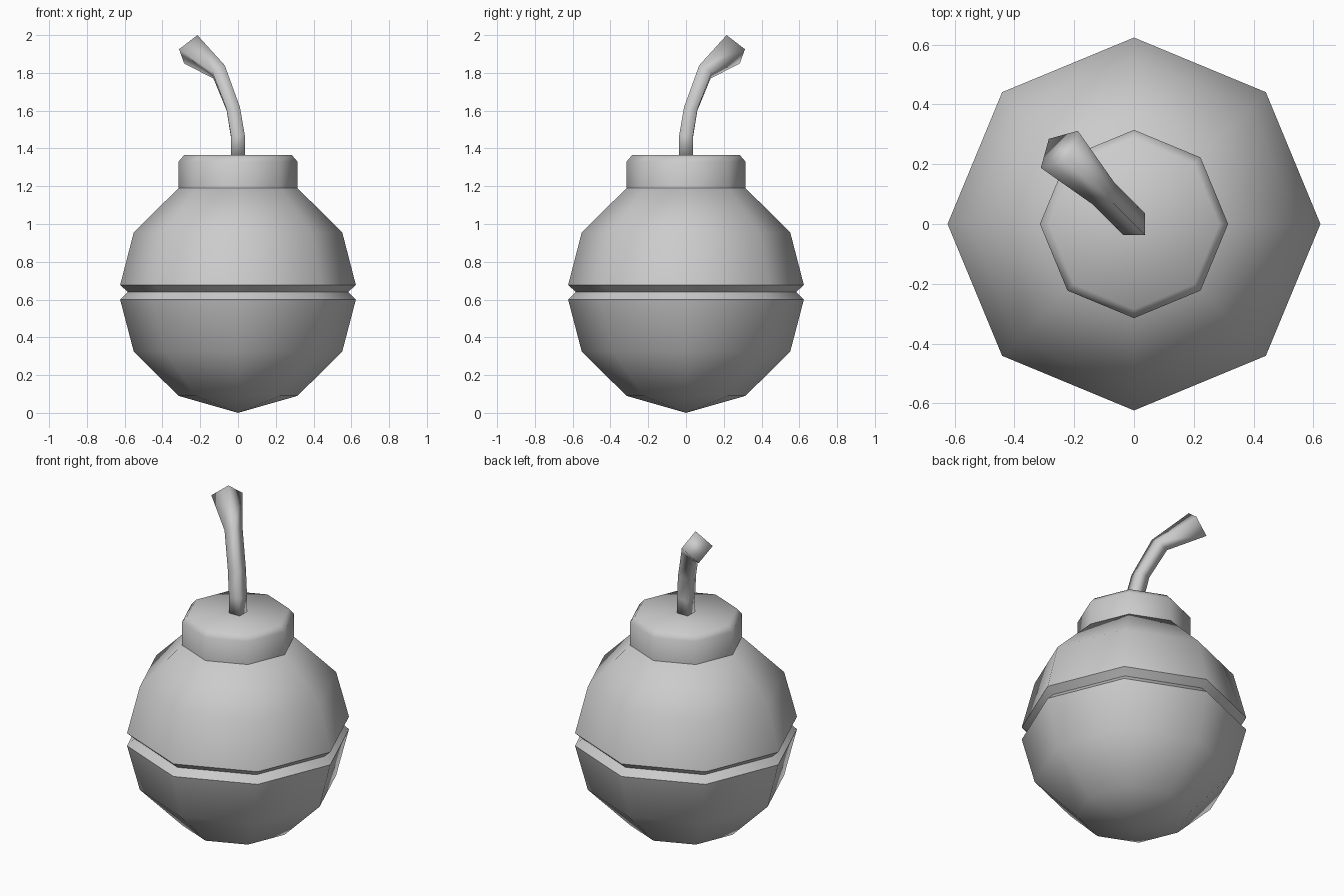
import bpy, bmesh, math

cube = bpy.data.objects.get("Cube")
if cube:
    bpy.data.objects.remove(cube, do_unlink=True)

grey = bpy.data.materials.new("plain grey")
grey.use_nodes = True
colour = (0.6, 0.6, 0.6, 1)
grey.diffuse_color = colour
grey.node_tree.nodes["Principled BSDF"].inputs["Base Color"].default_value = colour


def loft(name, rings, smooth_angle, bottom=None):
    """Skin a stack of point rings, closing the ends with caps or a lower pole."""
    bm = bmesh.new()
    loops = [[bm.verts.new(p) for p in ring] for ring in rings]
    n = len(loops[0])
    for low, high in zip(loops, loops[1:]):
        for i in range(n):
            j = (i + 1) % n
            bm.faces.new((low[i], low[j], high[j], high[i]))
    bm.faces.new(loops[-1])
    if bottom:
        pole = bm.verts.new(bottom)
        for i in range(n):
            bm.faces.new((pole, loops[0][(i + 1) % n], loops[0][i]))
    else:
        bm.faces.new(loops[0][::-1])
    bmesh.ops.recalc_face_normals(bm, faces=bm.faces)
    mesh = bpy.data.meshes.new(name)
    bm.to_mesh(mesh)
    bm.free()
    obj = bpy.data.objects.new(name, mesh)
    bpy.context.collection.objects.link(obj)
    mesh.materials.append(grey)
    bpy.ops.object.select_all(action='DESELECT')
    obj.select_set(True)
    bpy.context.view_layer.objects.active = obj
    bpy.ops.object.shade_smooth_by_angle(angle=math.radians(smooth_angle))
    return obj


def octagon(radius, z):
    return [(radius * math.cos(i * math.pi / 4), radius * math.sin(i * math.pi / 4), z)
            for i in range(8)]


def fuse_ring(shift, z, side, along, tilt):
    """Square section leaning toward -x +y; tilt raises the trailing corner."""
    return [(-shift + side, shift + side, z),
            (-shift - along, shift + along, z - tilt),
            (-shift - side, shift - side, z),
            (-shift + along, shift - along, z + tilt)]


# Faceted ball with a groove round the middle
profile = [(0.315, 0.09), (0.552, 0.325), (0.624, 0.60), (0.583, 0.64),
           (0.624, 0.677), (0.552, 0.955), (0.315, 1.19)]
loft("body", [octagon(r, z) for r, z in profile], 50, bottom=(0, 0, 0))

# Neck collar with a chamfered rim
collar = [(0.315, 1.18), (0.315, 1.33), (0.285, 1.365)]
loft("collar", [octagon(r, z) for r, z in collar], 55)

# Bent square fuse that flares at the tip
stations = [(0, 1.35, 0.036, 0.036, 0), (0, 1.46, 0.036, 0.036, 0.01),
            (0.025, 1.61, 0.036, 0.035, 0.01), (0.10, 1.805, 0.036, 0.03, 0.035),
            (0.25, 1.925, 0.062, 0.035, 0.075)]
loft("fuse", [fuse_ring(*s) for s in stations], 120)
